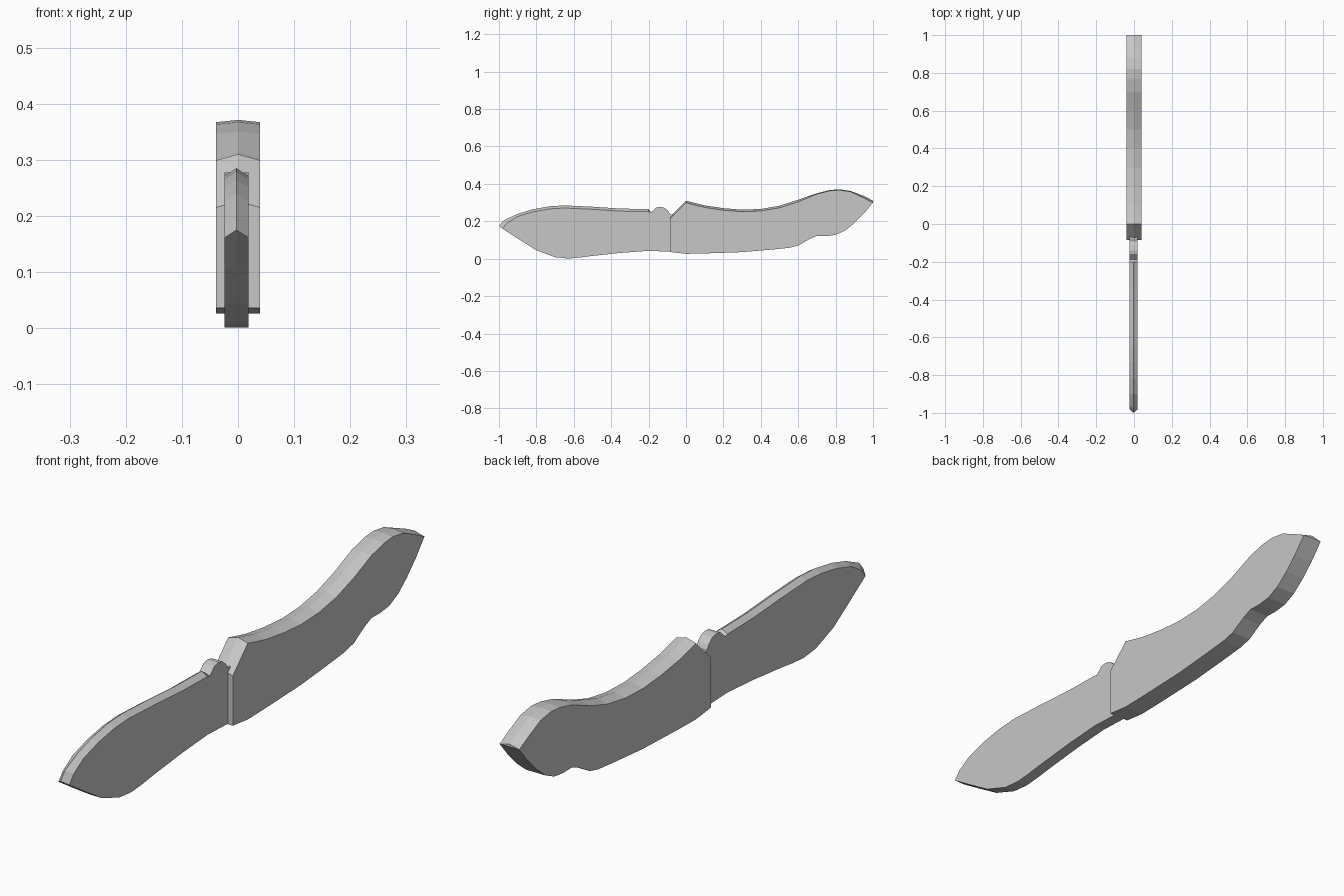
import bpy, bmesh

cube = bpy.data.objects.get("Cube")
if cube:
    bpy.data.objects.remove(cube, do_unlink=True)

grey = bpy.data.materials.new("plain grey")
grey.use_nodes = True
grey.diffuse_color = (0.57, 0.57, 0.57, 1)
grey.node_tree.nodes["Principled BSDF"].inputs["Base Color"].default_value = grey.diffuse_color


def ridged_plate(name, left, middle, right, ridge, base, drop, tip_shift=0):
    """Flat plate in the YZ plane whose upper rim is peaked along its middle.
    drop(y) is how far the side edges lie below the peak."""
    outline = ridge + base
    bm = bmesh.new()
    loops = []
    for x in (left, middle, right):
        loop = []
        for i, (y, z) in enumerate(outline):
            if x != middle and i < len(ridge):
                z -= drop(y)
                if i < 2:
                    y += tip_shift
            loop.append(bm.verts.new((x, y, z)))
        loops.append(loop)
    bm.faces.new(loops[0])
    bm.faces.new(loops[-1])
    count = len(outline)
    for a, b in zip(loops, loops[1:]):
        for i in range(count):
            j = (i + 1) % count
            bm.faces.new((a[i], a[j], b[j], b[i]))
    bmesh.ops.recalc_face_normals(bm, faces=bm.faces)
    mesh = bpy.data.meshes.new(name)
    bm.to_mesh(mesh)
    bm.free()
    mesh.materials.append(grey)
    obj = bpy.data.objects.new(name, mesh)
    bpy.context.collection.objects.link(obj)


# Blade: tip, spine, flat-topped thumb bump, then the belly back to the tip
blade_spine = [(-1, .175), (-.975, .205), (-.9, .24), (-.82, .264), (-.73, .28),
               (-.65, .285), (-.5, .278), (-.35, .268), (-.2, .265), (-.187, .248),
               (-.178, .256), (-.16, .273), (-.14, .277), (-.115, .272),
               (-.095, .255), (-.085, .237), (-.03, .237)]
blade_belly = [(-.03, .036), (-.1, .038), (-.2, .042), (-.35, .031), (-.5, .015),
               (-.57, .006), (-.63, .001), (-.7, .008), (-.8, .045), (-.9, .108)]
ridged_plate("blade", -.024, -.003, .019, blade_spine, blade_belly,
             lambda y: .014 if y < -.19 else 0, .018)

# Handle: front notch slope, swept back, rounded end, finger-shaped underside
handle_back = [(-.085, .226), (0, .31), (.05, .297), (.1, .285), (.2, .27),
               (.3, .262), (.4, .266), (.5, .283), (.6, .315), (.7, .35),
               (.77, .367), (.82, .371), (.88, .362), (.95, .336), (1, .31)]
handle_grip = [(1, .3), (.95, .24), (.9, .19), (.85, .15), (.8, .127), (.75, .121),
               (.7, .122), (.66, .105), (.6, .07), (.55, .058), (.45, .048),
               (.3, .035), (.1, .028), (0, .026), (-.085, .036)]
ridged_plate("handle", -.039, 0, .039, handle_back, handle_grip,
             lambda y: .004 if .65 < y < .9 else .011)
